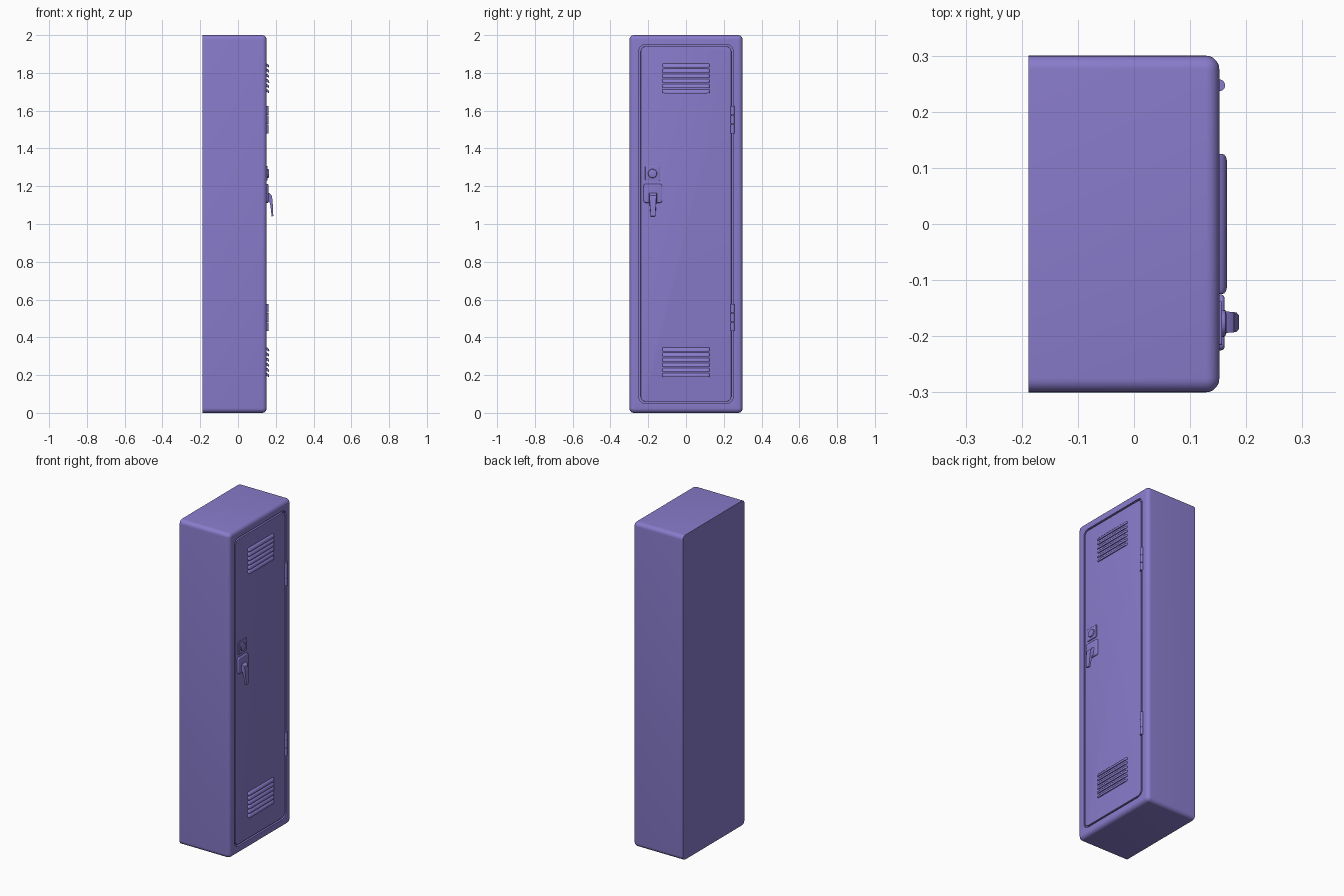
import bpy, bmesh, math
from mathutils import Matrix

if "Cube" in bpy.data.objects:
    bpy.data.objects.remove(bpy.data.objects["Cube"])

FRONT = 0.152   # x of the door face
BACK = -0.188

paint = bpy.data.materials.new("purple_paint")
paint.diffuse_color = (0.25, 0.20, 0.60, 1)
paint.use_nodes = True
paint.node_tree.nodes["Principled BSDF"].inputs["Base Color"].default_value = paint.diffuse_color


def finish(name, bm):
    bmesh.ops.recalc_face_normals(bm, faces=bm.faces)
    me = bpy.data.meshes.new(name)
    bm.to_mesh(me)
    bm.free()
    me.materials.append(paint)
    ob = bpy.data.objects.new(name, me)
    bpy.context.collection.objects.link(ob)
    return ob


def smooth(ob):
    bpy.ops.object.select_all(action='DESELECT')
    ob.select_set(True)
    bpy.context.view_layer.objects.active = ob
    bpy.ops.object.shade_smooth_by_angle(angle=math.radians(35))


def slab(name, x, y, z, corner, edge=0.0):
    """Box facing +x with rounded corners and an optional rounded front rim."""
    bm = bmesh.new()
    bmesh.ops.create_cube(bm, size=1)
    for v in bm.verts:
        v.co = [r[1] if c > 0 else r[0] for c, r in zip(v.co, (x, y, z))]
    along = [e for e in bm.edges if abs(e.verts[0].co.x - e.verts[1].co.x) > 1e-6]
    bmesh.ops.bevel(bm, geom=along, offset=corner, segments=6, profile=0.5, affect='EDGES')
    if edge:
        rim = [e for e in bm.edges if all(abs(v.co.x - x[1]) < 1e-6 for v in e.verts)]
        bmesh.ops.bevel(bm, geom=rim, offset=edge, segments=5, profile=0.5, affect='EDGES')
    return finish(name, bm)


def loft(name, rings):
    """Skin between closed rings of equal length, with capped ends."""
    bm = bmesh.new()
    vs = [[bm.verts.new(p) for p in ring] for ring in rings]
    n = len(vs[0])
    for a, b in zip(vs, vs[1:]):
        for i in range(n):
            j = (i + 1) % n
            bm.faces.new((a[i], a[j], b[j], b[i]))
    bm.faces.new(vs[0])
    bm.faces.new(vs[-1][::-1])
    return finish(name, bm)


# Cabinet with a recess, leaving a groove around the door
cabinet = slab("cabinet", (BACK, FRONT), (-0.3, 0.3), (0, 2), 0.025, 0.024)
cutter = slab("door_recess_cutter", (FRONT - 0.012, FRONT + 0.05),
              (-0.25, 0.25), (0.05, 1.95), 0.035)
cutter.hide_render = True
cutter.hide_viewport = True
cut = cabinet.modifiers.new("recess", 'BOOLEAN')
cut.object = cutter
cut.operation = 'DIFFERENCE'
cut.solver = 'EXACT'
smooth(cabinet)
smooth(slab("door", (FRONT - 0.014, FRONT), (-0.24, 0.24), (0.06, 1.94), 0.027, 0.002))

# Louvres: hooded slats sloping down and out, with rounded ends
hood = [(-0.002, 0), (0.006, -0.003), (0.011, -0.009), (0.0135, -0.018),
        (0.0125, -0.022), (0.009, -0.019), (-0.002, -0.014)]
ends = [(0.125, 0.35), (0.1235, 0.65), (0.120, 0.87), (0.113, 1.0)]
stations = [(-y, s) for y, s in ends] + ends[::-1]
for where, top in (("upper", 1.85), ("lower", 0.347)):
    for i in range(6):
        zt = top - i * 0.0272
        rings = [[(FRONT + dx * s, y, zt - 0.009 + (dz + 0.009) * (0.5 + 0.5 * s))
                  for dx, dz in hood] for y, s in stations]
        smooth(loft(f"{where}_louvre_{i + 1}", rings))

# Hinges: three knuckles on each
for where, zc in (("upper", 1.552), ("lower", 0.505)):
    bm = bmesh.new()
    for k in (-1, 0, 1):
        bmesh.ops.create_cone(bm, cap_ends=True, segments=20, radius1=0.0105,
                              radius2=0.0105, depth=0.047,
                              matrix=Matrix.Translation((FRONT, 0.247, zc + k * 0.0487)))
    smooth(finish(f"{where}_hinge", bm))

# Lock plate and domed lock button
smooth(slab("lock_plate", (FRONT - 0.002, FRONT + 0.005), (-0.216, -0.138),
            (1.229, 1.307), 0.004, 0.002))
profile = [(0.0, 0.024), (0.008, 0.024), (0.011, 0.022), (0.0125, 0.017)]
rings = [[(FRONT + dx, -0.177 + r * math.cos(a * math.tau / 24),
           1.267 + r * math.sin(a * math.tau / 24)) for a in range(24)] for dx, r in profile]
smooth(loft("lock_button", rings))

# Handle plate and tapered lever
smooth(slab("handle_plate", (FRONT - 0.002, FRONT + 0.009), (-0.225, -0.126),
            (1.112, 1.212), 0.012, 0.005))
path = [  # x, z of the outer and inner faces, half width
    (0.158, 1.166, 0.156, 1.115, 0.024),
    (0.166, 1.163, 0.163, 1.118, 0.019),
    (0.178, 1.152, 0.167, 1.115, 0.018),
    (0.183, 1.125, 0.172, 1.095, 0.017),
    (0.187, 1.042, 0.178, 1.040, 0.012)]
yc = -0.175
rings = [[(xo, yc - w, zo), (xo, yc + w, zo), (xi, yc + w, zi), (xi, yc - w, zi)]
         for xo, zo, xi, zi, w in path]
smooth(loft("handle_lever", rings))
